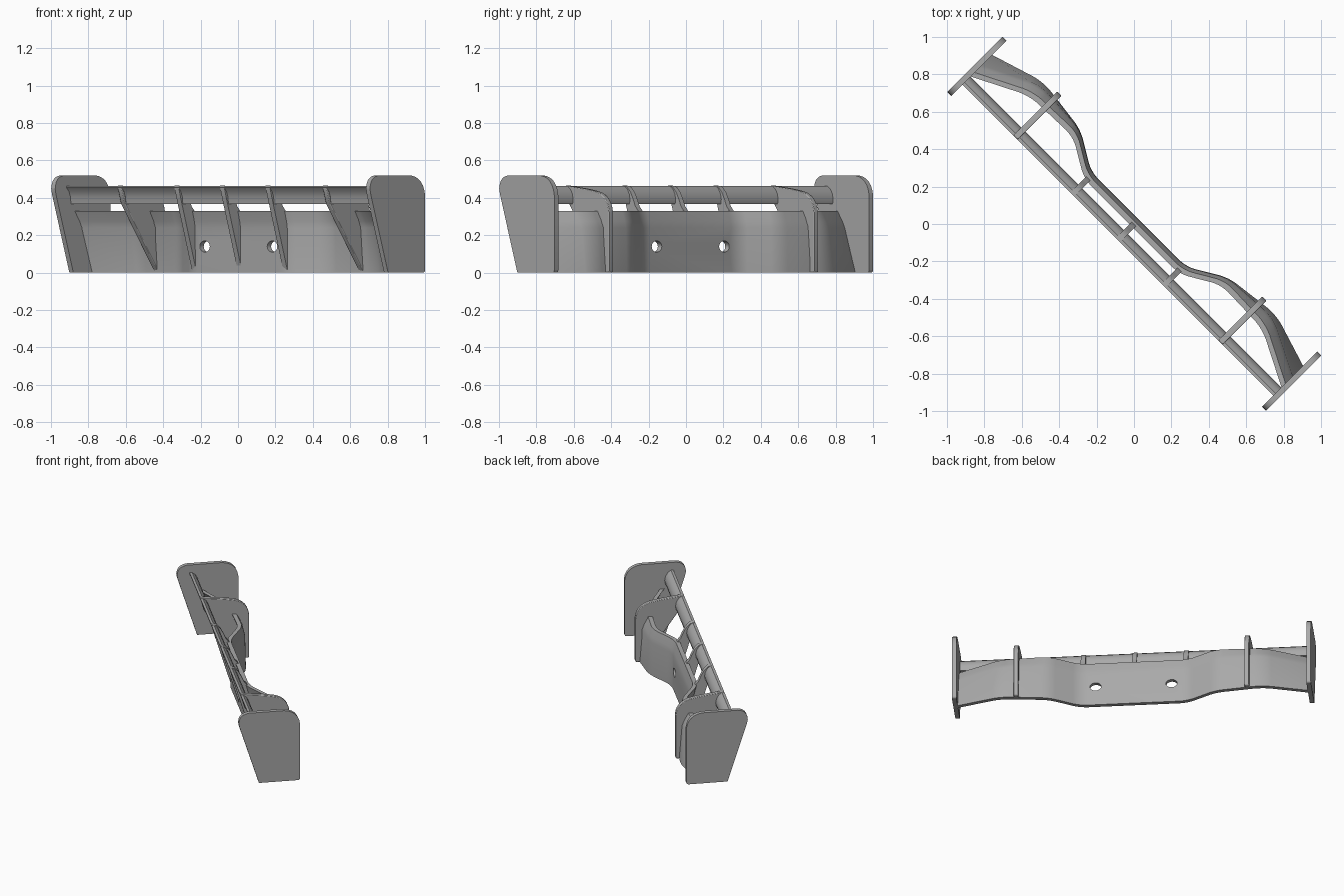
import bpy, bmesh, math
from mathutils import Vector

cube = bpy.data.objects.get("Cube")
if cube:
    bpy.data.objects.remove(cube, do_unlink=True)

grey = bpy.data.materials.new("matte_grey")
grey.use_nodes = True
GREY = (0.4, 0.4, 0.4, 1)
grey.diffuse_color = GREY
grey.node_tree.nodes["Principled BSDF"].inputs["Base Color"].default_value = GREY

TURN = -math.pi / 4  # the wing's span runs diagonally


def rounded(points, radii, steps=6, closed=True):
    """Replace polygon corners by short curves; same point count per corner."""
    out, n = [], len(points)
    for i, (p, r) in enumerate(zip(points, radii)):
        p = Vector(p)
        if r == 0 or (not closed and i in (0, n - 1)):
            out.append(p)
            continue
        a = p + (Vector(points[i - 1]) - p).normalized() * r
        b = p + (Vector(points[(i + 1) % n]) - p).normalized() * r
        for k in range(steps + 1):
            t = k / steps
            out.append(a * (1 - t) ** 2 + p * 2 * t * (1 - t) * 0.8
                       + (a + b) * 0.2 * t * (1 - t) + b * t ** 2)
    return out


def loft(name, rings, bevel=0.0):
    """Join closed rings of points into a capped solid."""
    bm = bmesh.new()
    rows = [[bm.verts.new(p) for p in ring] for ring in rings]
    n = len(rows[0])
    for a, b in zip(rows, rows[1:]):
        for i in range(n):
            j = (i + 1) % n
            bm.faces.new((a[i], a[j], b[j], b[i]))
    bm.faces.new(rows[0])
    bm.faces.new(rows[-1])
    bmesh.ops.recalc_face_normals(bm, faces=bm.faces)
    mesh = bpy.data.meshes.new(name)
    bm.to_mesh(mesh)
    bm.free()
    mesh.materials.append(grey)
    obj = bpy.data.objects.new(name, mesh)
    bpy.context.collection.objects.link(obj)
    obj.rotation_euler.z = TURN
    if bevel:
        mod = obj.modifiers.new("soft_edges", "BEVEL")
        mod.width, mod.segments, mod.limit_method = bevel, 2, "ANGLE"
    smooth(obj)
    return obj


def smooth(obj):
    bpy.ops.object.select_all(action="DESELECT")
    obj.select_set(True)
    bpy.context.view_layer.objects.active = obj
    bpy.ops.object.shade_smooth_by_angle(angle=math.radians(35))


def slab(name, profile, u0, u1, bevel=0.0):
    """Extrude a (depth, height) profile along the span."""
    return loft(name, [[(u, v, z) for v, z in profile] for u in (u0, u1)], bevel)


# Main plane: swept wall that bends back, then leans forward at the tips
T = 0.03
HEIGHTS = (0, 0.24, 0.275, 0.33)
STATIONS = (
    (0.36, (0.035, 0.033, 0.027, 0.012)),
    (0.56, (0.155, 0.152, 0.146, 0.130)),
    (0.88, (0.195, 0.172, 0.155, 0.120)),
    (1.185, (0.100, 0.020, 0.002, -0.035)),
)


def wall_row(level, offset):
    half = [(u, vs[level] - offset) for u, vs in STATIONS]
    path = [(-u, v) for u, v in reversed(half)] + half
    radii = [0, 0.06, 0.05, 0.05, 0.05, 0.05, 0.06, 0]
    return [(p.x, p.y, HEIGHTS[level]) for p in rounded(path, radii, 5, False)]


levels = range(len(HEIGHTS))
rows = [wall_row(i, 0) for i in levels] + [wall_row(i, T) for i in reversed(levels)]
main_plane = loft("main_plane", list(zip(*rows)))

# Two oval mounting holes through the main plane
for s in (-1, 1):
    bpy.ops.mesh.primitive_cylinder_add(vertices=32, radius=1, depth=0.3)
    cutter = bpy.context.object
    cutter.name = "hole_cutter"
    cutter.hide_render = True
    cutter.scale = (0.038, 0.03, 1)
    cutter.rotation_euler = (math.pi / 2, 0, TURN)
    c = math.cos(TURN)
    u, v = s * 0.255, 0.015
    cutter.location = ((u + v) * c, (v - u) * c, 0.14)
    bpy.context.view_layer.update()
    mod = main_plane.modifiers.new("hole", "BOOLEAN")
    mod.object, mod.solver = cutter, "EXACT"
    # keep the hole cut ahead of the smoothing modifier
    bpy.ops.object.select_all(action="DESELECT")
    main_plane.select_set(True)
    bpy.context.view_layer.objects.active = main_plane
    bpy.ops.object.modifier_move_to_index(modifier=mod.name, index=0)
    bpy.ops.object.modifier_apply(modifier=mod.name)
    bpy.data.objects.remove(cutter, do_unlink=True)
smooth(main_plane)

# Upper flap: thin curved blade leaning forward at the top
flap = [(-0.088, 0.368), (-0.066, 0.368), (-0.062, 0.39), (-0.068, 0.42),
        (-0.083, 0.447), (-0.105, 0.463), (-0.122, 0.463), (-0.122, 0.455),
        (-0.104, 0.435), (-0.092, 0.405)]
slab("upper_flap", flap, -1.185, 1.185)

# End plates
end_shape = rounded(
    [(-0.07, 0), (0.21, 0), (0.21, 0.52), (-0.215, 0.52), (-0.205, 0.43)],
    [0, 0.015, 0.11, 0.075, 0.02])
slab("left_end_plate", end_shape, 1.175, 1.205, 0.005)
slab("right_end_plate", end_shape, -1.205, -1.175, 0.005)

# Tall fins joining the flap and the swept part of the main plane
fin_shape = rounded(
    [(0.16, 0), (0.21, 0), (0.21, 0.41), (0.06, 0.445), (-0.12, 0.466),
     (-0.12, 0.455), (-0.095, 0.368)],
    [0, 0.012, 0.09, 0.05, 0, 0, 0])
for side, u in (("left", 0.775), ("right", -0.775)):
    slab(side + "_fin", fin_shape, u - 0.016, u + 0.016, 0.004)

# Small ribs along the middle
rib_shape = [(0.012, 0.015), (0.02, 0.015), (0.016, 0.2), (0, 0.33),
             (-0.022, 0.355), (-0.037, 0.39), (-0.058, 0.43), (-0.085, 0.458),
             (-0.12, 0.466), (-0.12, 0.455), (-0.095, 0.368)]
for side, u in (("left", 0.345), ("middle", 0), ("right", -0.345)):
    slab(side + "_rib", rib_shape, u - 0.016, u + 0.016)
